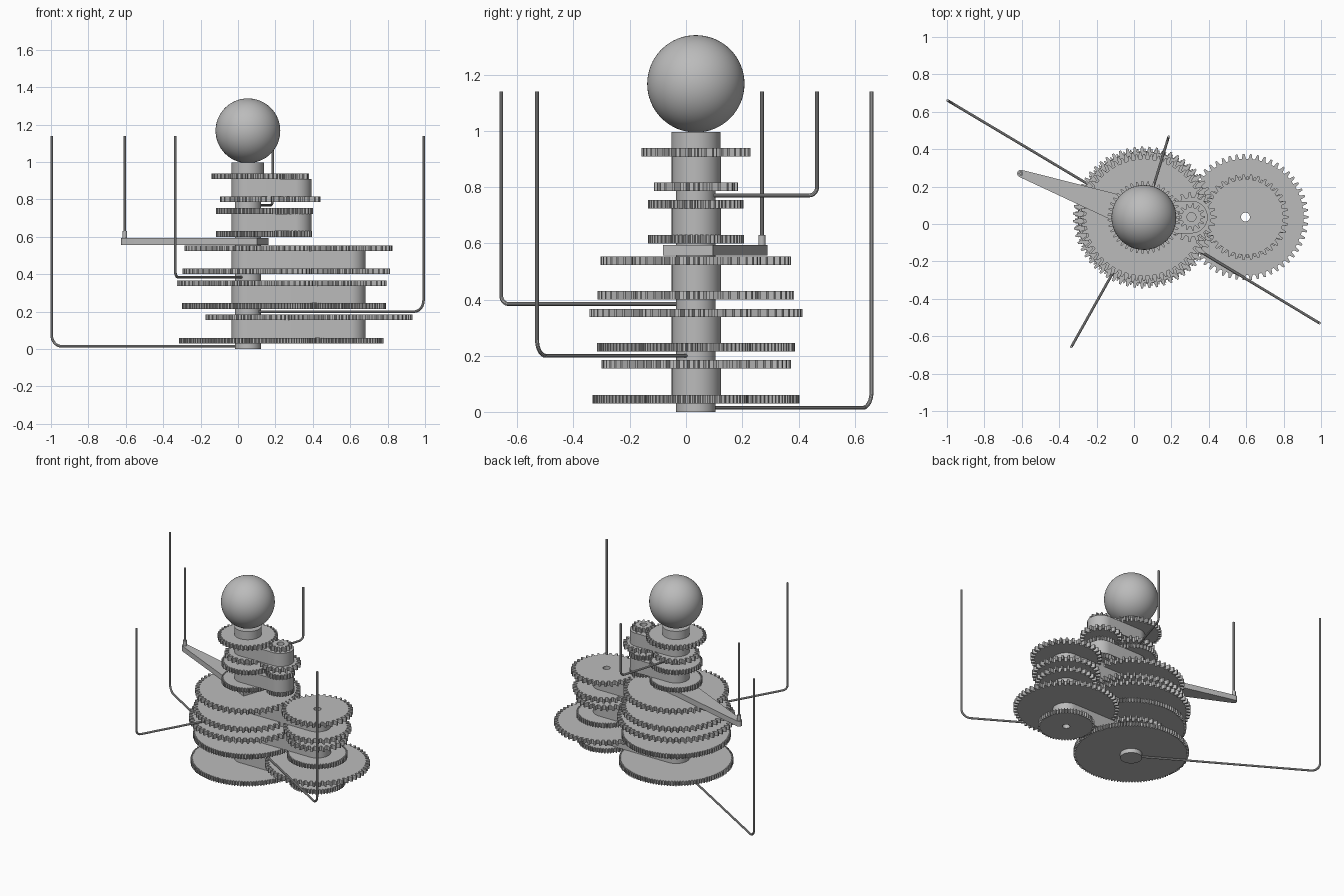
import bpy, bmesh
from math import pi, cos, sin, atan2, hypot
from mathutils import Vector

if "Cube" in bpy.data.objects:
    bpy.data.objects.remove(bpy.data.objects["Cube"])

metal = bpy.data.materials.new("plain_grey")
metal.use_nodes = True
grey = (0.5, 0.5, 0.5, 1)
metal.diffuse_color = grey
metal.node_tree.nodes["Principled BSDF"].inputs["Base Color"].default_value = grey

MAIN = Vector((0.053, 0.035))     # central column axis
LOWER = Vector((0.596, 0.037))    # axis of the lower side gears
UPPER = Vector((0.307, 0.037))    # axis of the upper side gears
TUBE, HUB, BORE, ROD = 0.087, 0.07, 0.024, 0.007
THICK = 0.03


def finish(obj):
    """Turn a curve into a clean mesh with sharp edges kept."""
    mesh = bpy.data.meshes.new_from_object(
        obj.evaluated_get(bpy.context.evaluated_depsgraph_get()))
    name = obj.name
    bpy.data.objects.remove(obj)
    bm = bmesh.new()
    bm.from_mesh(mesh)
    bmesh.ops.remove_doubles(bm, verts=bm.verts, dist=0.00005)
    bmesh.ops.recalc_face_normals(bm, faces=bm.faces)
    bm.to_mesh(mesh)
    bm.free()
    mesh.materials.clear()
    mesh.materials.append(metal)
    new = bpy.data.objects.new(name, mesh)
    bpy.context.collection.objects.link(new)
    shade(new)


def shade(obj):
    bpy.ops.object.select_all(action='DESELECT')
    obj.select_set(True)
    bpy.context.view_layer.objects.active = obj
    bpy.ops.object.shade_smooth_by_angle(angle=pi / 6)


def curve_object(name, loops, cyclic, dims):
    curve = bpy.data.curves.new(name, 'CURVE')
    curve.dimensions = dims
    for loop in loops:
        spline = curve.splines.new('POLY')
        spline.points.add(len(loop) - 1)
        for p, co in zip(spline.points, loop):
            p.co = (*co, 1)
        spline.use_cyclic_u = cyclic
    obj = bpy.data.objects.new(name, curve)
    bpy.context.collection.objects.link(obj)
    return obj


def plate(name, loops, z0, z1):
    """Extrude flat outlines (outer edge first, then holes)."""
    obj = curve_object(name, [[(p[0], p[1], 0) for p in l] for l in loops], True, '2D')
    obj.data.fill_mode = 'BOTH'
    obj.data.extrude = (z1 - z0) / 2
    obj.location.z = (z0 + z1) / 2
    z = obj.location.z
    bpy.context.view_layer.update()
    finish(obj)
    bpy.data.objects[name].location.z = z


def arc(center, r, a0=0, a1=2 * pi, n=48, closed=True):
    steps = n if closed else n - 1
    return [center + r * Vector((cos(a0 + (a1 - a0) * i / steps),
                                 sin(a0 + (a1 - a0) * i / steps))) for i in range(n)]


def gear(name, center, r, module, z, start=0, bore=False):
    count = round(2 * (r - module) / module)
    pitch = 2 * pi / count
    root = r - 2.2 * module
    phase = start + (pitch / 2 if bore else 0)
    outline = []
    for i in range(count):
        for rad, shift in ((root, -0.3), (r, -0.13), (r, 0.13), (root, 0.3)):
            a = phase + (i + shift) * pitch
            outline.append(center + rad * Vector((cos(a), sin(a))))
    loops = [outline] + ([arc(center, BORE, n=24)] if bore else [])
    plate(name, loops, z, z + THICK)


def rod(name, points, radius=ROD):
    obj = curve_object(name, [points], False, '3D')
    obj.data.bevel_depth = radius
    obj.data.bevel_resolution = 3
    obj.data.use_fill_caps = True
    bpy.context.view_layer.update()
    finish(obj)


# Meshing gear pairs: base height, column radius, side radius, tooth module
lower_pairs = [(0.03, 0.368, 0.181, 0.006), (0.155, 0.228, 0.337, 0.0118),
               (0.215, 0.352, 0.195, 0.006), (0.337, 0.379, 0.198, 0.0125),
               (0.4, 0.35, 0.218, 0.0125), (0.523, 0.339, 0.229, 0.0125)]
upper_pairs = [(0.6, 0.171, 0.09, 0.006), (0.723, 0.17, 0.095, 0.007),
               (0.786, 0.15, 0.133, 0.0125), (0.908, 0.194, 0.073, 0.0095)]

for label, axis, pairs in (("lower", LOWER, lower_pairs), ("upper", UPPER, upper_pairs)):
    for i, (z, r_main, r_side, module) in enumerate(pairs, 1):
        gear(f"{label}_column_gear_{i}", MAIN, r_main, module, z)
        gear(f"{label}_side_gear_{i}", axis, r_side, module, z, pi, True)
    # Rounded carrier arms between each two pairs
    for i in range(0, len(pairs), 2):
        outline = (arc(MAIN, TUBE, pi / 2, 3 * pi / 2, 32, False)
                   + arc(axis, TUBE, -pi / 2, pi / 2, 32, False))
        plate(f"{label}_carrier_arm_{i // 2 + 1}", [outline, arc(axis, BORE, n=24)],
              pairs[i][0] + THICK, pairs[i + 1][0])

# Column hubs
for i, (z0, z1) in enumerate([(0, 0.03), (0.185, 0.215), (0.367, 0.4),
                              (0.553, 0.6), (0.753, 0.786)], 1):
    plate(f"column_hub_{i}", [arc(MAIN, HUB)], z0, z1)
plate("column_top", [arc(MAIN, TUBE)], 0.938, 0.996)

# Ball on top of the column
bpy.ops.mesh.primitive_uv_sphere_add(segments=64, ring_count=32, radius=0.173,
                                     location=(*MAIN, 1.167))
ball = bpy.context.object
ball.name = "top_ball"
ball.data.materials.append(metal)
shade(ball)

# Bent rods: end x, end y, height of the level run, bend radius
ROD_TOP = 1.14
for i, (x, y, z, bend) in enumerate([(-0.996, 0.66, 0.015, 0.06), (0.992, -0.53, 0.2, 0.06),
                                     (-0.335, -0.657, 0.384, 0.03), (0.185, 0.466, 0.77, 0.03)], 1):
    end = Vector((x, y))
    reach = (end - MAIN).length
    way = (end - MAIN) / reach
    profile = [(0.05, z)]
    for k in range(9):
        a = k * pi / 16
        profile.append((reach - bend + bend * sin(a), z + bend - bend * cos(a)))
    profile.append((reach, ROD_TOP))
    rod(f"bent_rod_{i}", [(*(MAIN + way * d), h) for d, h in profile])

# Tapered lever with its upright rod
tip = Vector((-0.605, 0.27))
way = (tip - MAIN).normalized()
side = Vector((-way.y, way.x))
heading = atan2(way.y, way.x)
butt = MAIN - way * 0.084
lever = [butt + side * 0.094, butt - side * 0.094]
lever += arc(tip, 0.02, heading - pi / 2 + 0.1, heading + pi / 2 - 0.1, 13, False)
plate("lever", [lever], 0.556, 0.593)
plate("lever_socket", [arc(tip, 0.0125, n=20)], 0.59, 0.63)
rod("lever_rod", [(*tip, 0.6), (*tip, ROD_TOP)])
